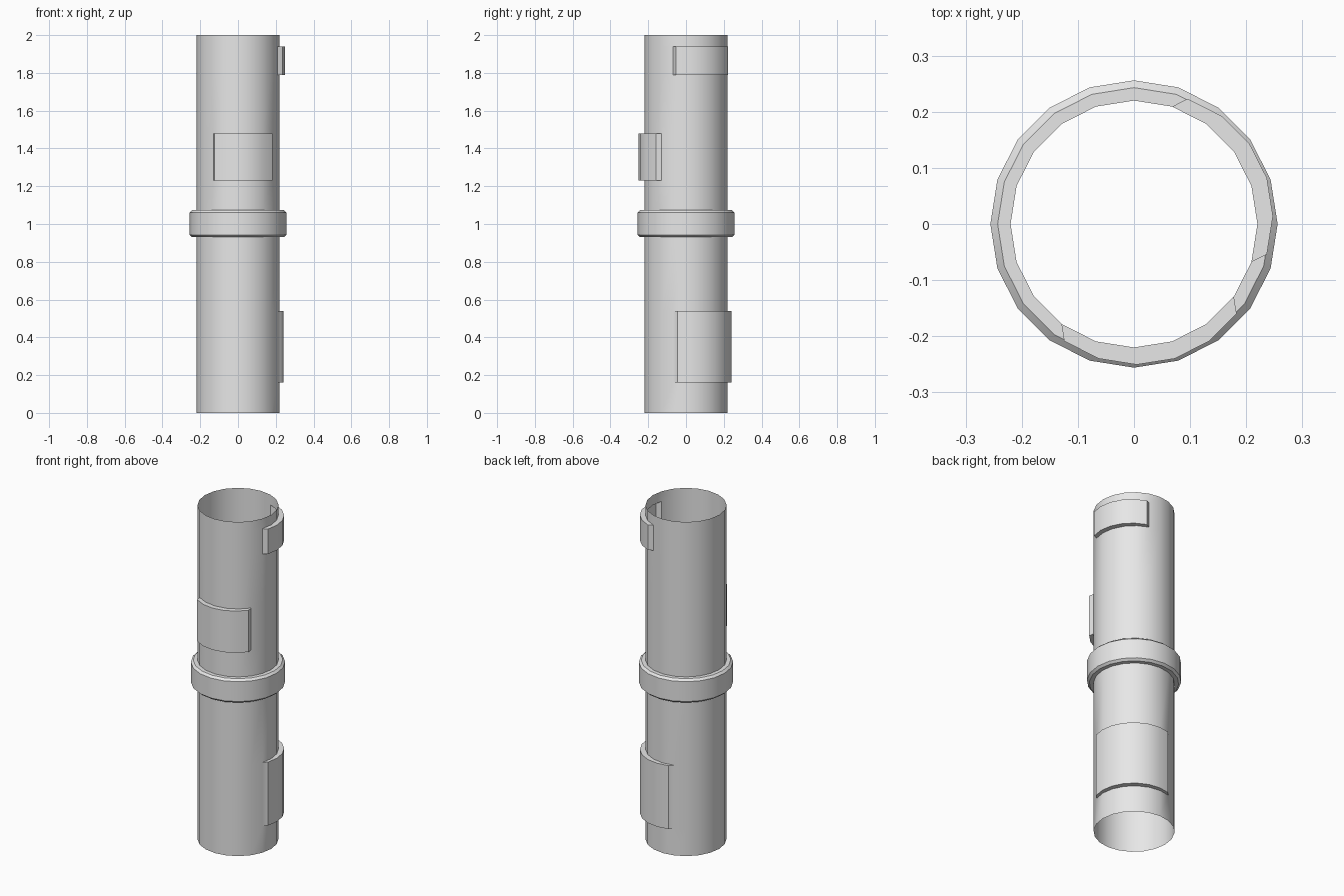
import bpy, bmesh
from math import radians, degrees, cos, sin, atan2, tau
from mathutils import Vector, Matrix

cube = bpy.data.objects.get("Cube")
if cube:
    bpy.data.objects.remove(cube, do_unlink=True)

SIDES = 20
RADIUS = 0.22
RAISE = 0.031

# Raised panels: start angle, end angle, bottom, top
PANELS = [
    (-126, -36, 1.23, 1.48),   # front panel
    (-18, 72, 1.79, 1.94),     # upper side panel
    (-18, 108, 0.16, 0.54),    # lower side panel
]

# Lathe profile: straight tube wall with a bevelled collar halfway up
collar = [(RADIUS, 0.93), (0.243, 0.93), (0.256, 0.942),
          (0.256, 1.061), (0.243, 1.073), (RADIUS, 1.073)]
levels = [0, 2] + [z for p in PANELS for z in p[2:]]
wall = [(RADIUS, z) for z in sorted(levels)]
profile = ([p for p in wall if p[1] < 1] + collar
           + [p for p in wall if p[1] > 1])

bm = bmesh.new()
rings = []
for r, z in profile:
    rings.append([bm.verts.new((r * cos(tau * i / SIDES), r * sin(tau * i / SIDES), z))
                  for i in range(SIDES)])
for low, high in zip(rings, rings[1:]):
    for i in range(SIDES):
        j = (i + 1) % SIDES
        bm.faces.new((low[i], low[j], high[j], high[i]))

# Push each panel out of the wall along its middle direction
for start, end, bottom, top in PANELS:
    middle = (start + end) / 2
    half = (end - start) / 2

    def inside(face):
        c = face.calc_center_median()
        turn = (degrees(atan2(c.y, c.x)) - middle + 180) % 360 - 180
        return abs(turn) < half and bottom < c.z < top

    region = [f for f in bm.faces if inside(f)]
    out = bmesh.ops.extrude_face_region(bm, geom=region)["geom"]
    left_over = [f for f in region if f.is_valid]
    if left_over:
        bmesh.ops.delete(bm, geom=left_over, context="FACES")
    push = Matrix.Rotation(radians(middle), 3, "Z") @ Vector((RAISE, 0, 0))
    bmesh.ops.translate(bm, vec=push,
                        verts=[v for v in out if isinstance(v, bmesh.types.BMVert)])

bmesh.ops.recalc_face_normals(bm, faces=bm.faces[:])
mesh = bpy.data.meshes.new("tube_body")
bm.to_mesh(mesh)
bm.free()

# Single plain grey finish
grey = bpy.data.materials.new("light_grey")
grey.use_nodes = True
colour = (0.8, 0.8, 0.8, 1)
grey.diffuse_color = colour
grey.node_tree.nodes["Principled BSDF"].inputs["Base Color"].default_value = colour
mesh.materials.append(grey)

body = bpy.data.objects.new("tube_body", mesh)
bpy.context.collection.objects.link(body)
bpy.ops.object.select_all(action="DESELECT")
body.select_set(True)
bpy.context.view_layer.objects.active = body
bpy.ops.object.shade_smooth_by_angle(angle=radians(30))
